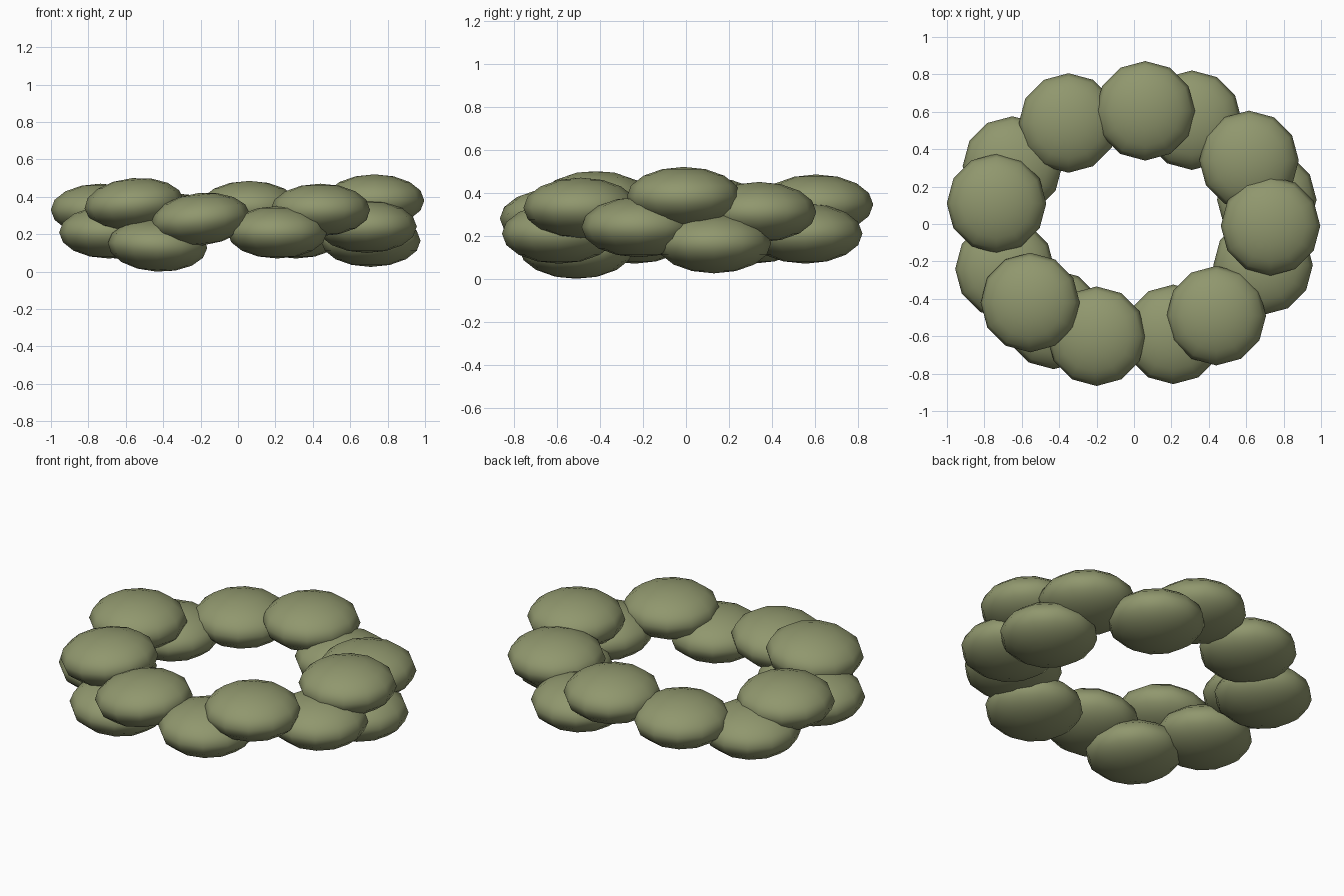
import bpy
from math import radians

if "Cube" in bpy.data.objects:
    bpy.data.objects.remove(bpy.data.objects["Cube"], do_unlink=True)

# Olive stone colour
olive = bpy.data.materials.new("olive")
olive.use_nodes = True
colour = (0.28, 0.31, 0.155, 1)
olive.diffuse_color = colour
olive.node_tree.nodes["Principled BSDF"].inputs["Base Color"].default_value = colour
olive.node_tree.nodes["Principled BSDF"].inputs["Roughness"].default_value = 0.9

RADIUS, HALF_HEIGHT = 0.266, 0.14


def pebble(name, x, y, z, tilt=0):
    """Flattened smooth ball, tilted in degrees about y."""
    bpy.ops.mesh.primitive_uv_sphere_add(segments=12, ring_count=8, radius=1,
                                         location=(x, y, z))
    ob = bpy.context.object
    ob.name = name
    ob.scale = (RADIUS, RADIUS, HALF_HEIGHT)
    ob.rotation_euler.y = radians(tilt)
    bpy.ops.object.shade_smooth()
    ob.data.materials.append(olive)


# Ring of overlapping pebbles: x, y, z, tilt
ring = [
    (0.06, 0.605, 0.345), (0.31, 0.555, 0.21), (0.615, 0.34, 0.31),
    (0.71, 0.13, 0.165), (0.73, -0.01, 0.38), (0.69, -0.22, 0.24),
    (0.44, -0.49, 0.33), (0.21, -0.59, 0.21), (-0.2, -0.6, 0.28, -6),
    (-0.43, -0.51, 0.14, 3), (-0.555, -0.42, 0.36, -5), (-0.69, -0.24, 0.21),
    (-0.735, 0.11, 0.33), (-0.65, 0.31, 0.21), (-0.35, 0.54, 0.28),
]
for i, spec in enumerate(ring):
    pebble(f"pebble_{i + 1}", *spec)
